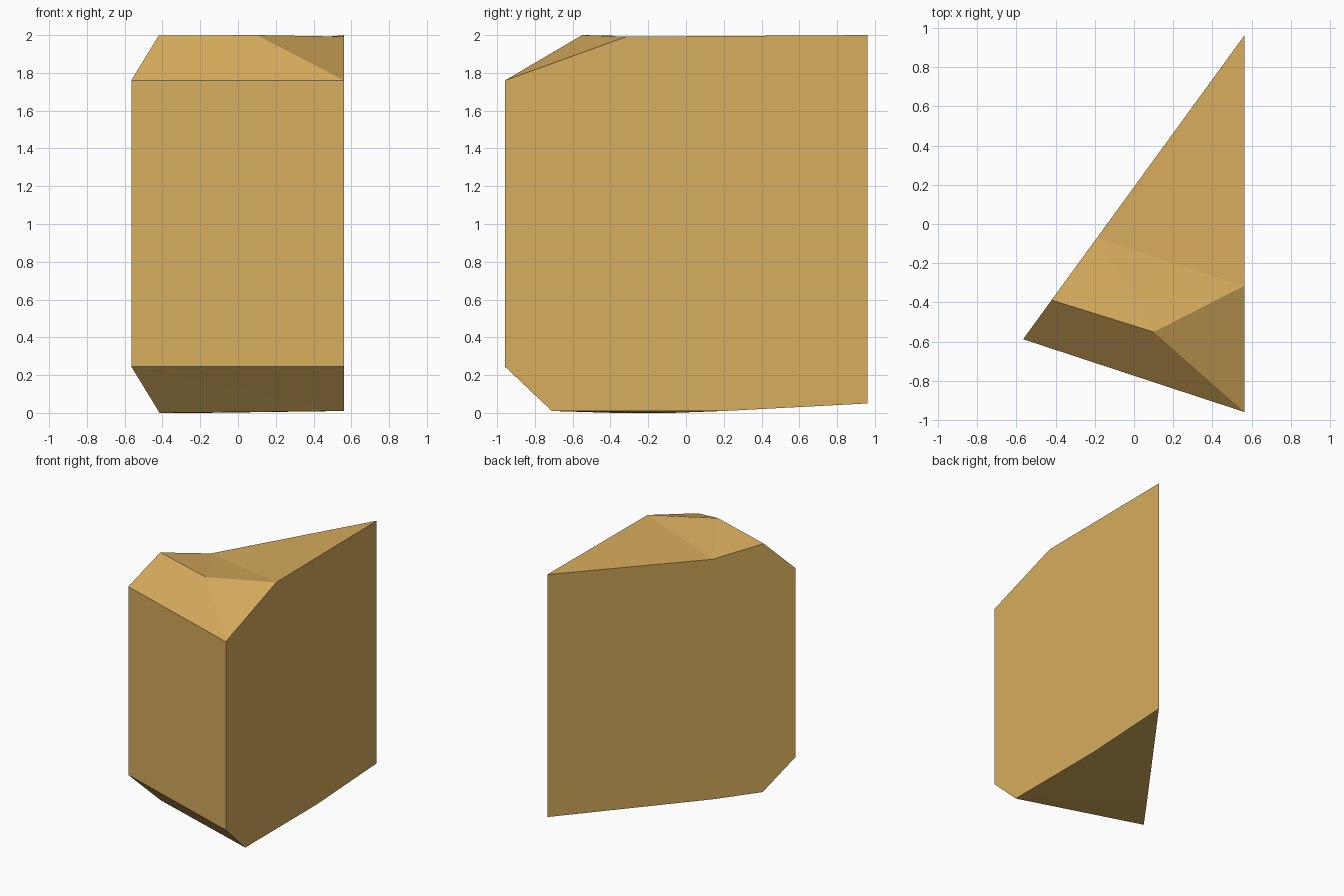
import bpy, bmesh

if "Cube" in bpy.data.objects:
    bpy.data.objects.remove(bpy.data.objects["Cube"])

# Plan outline of the block: left, right-front and right-back corners
L, F, B = (-0.565, -0.587), (0.562, -0.958), (0.562, 0.96)


def on_left_wall(x, z):
    """Point on the slanting left wall at a given x."""
    t = (x - L[0]) / (B[0] - L[0])
    return (x, L[1] + t * (B[1] - L[1]), z)


def on_right_wall(y, z):
    """Point on the flat right wall at a given y."""
    return (F[0], y, z)


points = {
    # upper corners and crown
    "L1": (*L, 1.76), "F1": (*F, 1.76), "B1": (*B, 2.0),
    "crown_left": on_left_wall(-0.42, 1.997), "crown_mid": (0.1, -0.55, 2.0),
    "dip_left": on_left_wall(-0.19, 1.93), "dip_right": on_right_wall(-0.315, 1.992),
    # lower corners and underside
    "L0": (*L, 0.245), "F0": (*F, 0.245), "B0": (*B, 0.05),
    "under_left": on_left_wall(-0.415, 0.0), "under_right": on_right_wall(-0.71, 0.01),
    "keel_left": on_left_wall(-0.19, 0.0), "keel_right": on_right_wall(0.2, 0.01),
}

faces = [
    # three upright walls
    "L0 F0 F1 L1",
    "F0 under_right keel_right B0 B1 dip_right F1",
    "B0 keel_left under_left L0 L1 crown_left dip_left B1",
    # front bevels and top
    "L1 F1 crown_mid crown_left", "F1 dip_right crown_mid",
    "crown_left crown_mid dip_left", "crown_mid dip_right dip_left",
    "dip_left dip_right B1",
    # lower bevel and underside
    "L0 under_right F0", "L0 under_left under_right",
    "under_left keel_left under_right", "keel_left keel_right under_right",
    "keel_left B0 keel_right",
]

bm = bmesh.new()
verts = {name: bm.verts.new(co) for name, co in points.items()}
for face in faces:
    bm.faces.new([verts[name] for name in face.split()])
bmesh.ops.recalc_face_normals(bm, faces=bm.faces)

mesh = bpy.data.meshes.new("wedge_block")
bm.to_mesh(mesh)
bm.free()

# Single sandy colour
sand = bpy.data.materials.new("sand")
sand.diffuse_color = (0.68, 0.417, 0.11, 1)
sand.use_nodes = True
sand.node_tree.nodes["Principled BSDF"].inputs["Base Color"].default_value = sand.diffuse_color
mesh.materials.append(sand)
bpy.context.collection.objects.link(bpy.data.objects.new("wedge_block", mesh))
